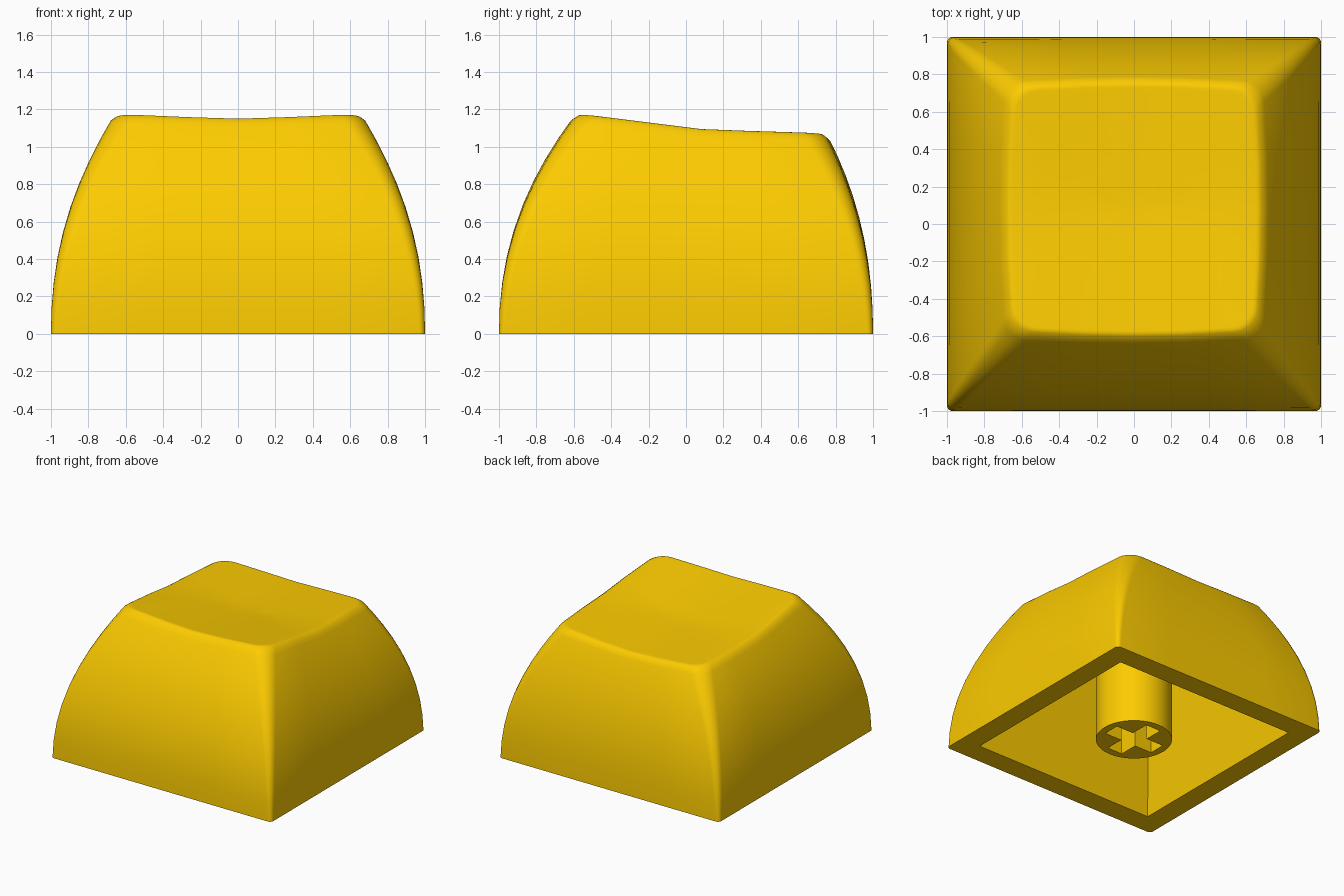
import bpy, bmesh
from math import sin, cos, pi

if "Cube" in bpy.data.objects:
    bpy.data.objects.remove(bpy.data.objects["Cube"])

yellow = bpy.data.materials.new("yellow_plastic")
yellow.diffuse_color = (0.98, 0.6, 0.0, 1)
yellow.use_nodes = True
yellow.node_tree.nodes["Principled BSDF"].inputs["Base Color"].default_value = yellow.diffuse_color
ARC, SIDE = 5, 4          # segments per rounded corner and per straight side


def outline(s):
    """Rounded, slightly bowed rectangle: s = 0 at the base, 1 at the top."""
    hx, y0, y1 = 1 - 0.343 * s, -1 + 0.425 * s, 1 - 0.265 * s
    cy, hy, r, bow = (y0 + y1) / 2, (y1 - y0) / 2, 0.03 + 0.08 * s ** 0.5, 0.045 * s
    arcs = []
    for q, (sx, sy) in enumerate([(1, 1), (-1, 1), (-1, -1), (1, -1)]):
        arcs.append([(sx * (hx - r) + r * cos((q + i / ARC) * pi / 2),
                      sy * (hy - r) + r * sin((q + i / ARC) * pi / 2))
                     for i in range(ARC + 1)])
    pts = []
    for q in range(4):
        pts += arcs[q]
        (ax, ay), (bx, by) = arcs[q][-1], arcs[(q + 1) % 4][0]
        pts += [(ax + (bx - ax) * i / SIDE, ay + (by - ay) * i / SIDE)
                for i in range(1, SIDE)]
    return [(x * (1 + bow * (1 - (y / hy) ** 2)),
             cy + y * (1 + bow * (1 - (x / hx) ** 2))) for x, y in pts]


def dish(x, y):
    """Height of the scooped, sloping top."""
    slope = 0.125 if y < 0.1 else 0.031
    return 1.092 - (y - 0.1) * slope - 0.027 * (1 - min(1, abs(x) / 0.62) ** 1.3)


def make(name, bm):
    bmesh.ops.recalc_face_normals(bm, faces=bm.faces)
    me = bpy.data.meshes.new(name)
    bm.to_mesh(me)
    bm.free()
    ob = bpy.data.objects.new(name, me)
    bpy.context.collection.objects.link(ob)
    me.materials.append(yellow)
    return ob


def loft(name, rings):
    """Skin a list of equal-length rings and cap both ends."""
    bm = bmesh.new()
    rows = [[bm.verts.new(p) for p in ring] for ring in rings]
    n = len(rows[0])
    for a, b in zip(rows, rows[1:]):
        for i in range(n):
            j = (i + 1) % n
            bm.faces.new((a[i], a[j], b[j], b[i]))
    bm.faces.new(rows[0])
    if len(rows) > 4:      # fan to the middle of the dish
        c = bm.verts.new((0, 0.08, dish(0, 0.08)))
        for i in range(n):
            bm.faces.new((rows[-1][i], rows[-1][(i + 1) % n], c))
    else:
        bm.faces.new(rows[-1])
    return make(name, bm)


def cut(ob, cutter):
    mod = ob.modifiers.new("cut", 'BOOLEAN')
    mod.operation, mod.solver, mod.object = 'DIFFERENCE', 'EXACT', cutter
    bpy.ops.object.select_all(action='DESELECT')
    bpy.context.view_layer.objects.active = ob
    ob.select_set(True)
    bpy.ops.object.modifier_apply(modifier=mod.name)
    bpy.data.objects.remove(cutter)
    bpy.ops.object.shade_smooth_by_angle(angle=pi / 6)


# Cap: curved sides, rounded rim, then shrinking rings across the dish
top = outline(1)
rings = []
for t in [0, 0.12, 0.24, 0.36, 0.48, 0.6, 0.71, 0.81, 0.9, 0.955, 0.98]:
    rings.append([(x, y, t * dish(*p)) for (x, y), p in zip(outline(t ** 2.15), top)])
for k, drop in [(0.99, 0.007), (0.975, 0.001), (0.955, 0), (0.93, 0), (0.7, 0),
                (0.45, 0), (0.2, 0)]:
    ring = [(x * k, 0.08 + (y - 0.08) * k) for x, y in top]
    rings.append([(x, y, dish(x, y) - drop) for x, y in ring])
cap = loft("keycap_shell", rings)

# Tapered hollow under the cap
corners = [(1, 1), (-1, 1), (-1, -1), (1, -1)]
hollow = loft("hollow_cutter", [
    [(x * 0.832, y * 0.832, -0.04) for x, y in corners],
    [(x * 0.67, 0.03 + y * 0.66, 0.95) for x, y in corners]])
cut(cap, hollow)

# Round stem with a cross-shaped socket
circle = [(0.287 * cos(i * pi / 20), 0.287 * sin(i * pi / 20)) for i in range(40)]
stem = loft("stem", [[(x, y, z) for x, y in circle] for z in (0, 0.97)])
L, W = 0.225, 0.068
arm = [(L, -W), (L, W), (W, W)]
cross = []
for q in range(4):
    c, s = round(cos(q * pi / 2)), round(sin(q * pi / 2))
    cross += [(x * c - y * s, x * s + y * c) for x, y in arm]
socket = loft("socket_cutter", [[(x, y, z) for x, y in cross] for z in (-0.1, 0.42)])
cut(stem, socket)
